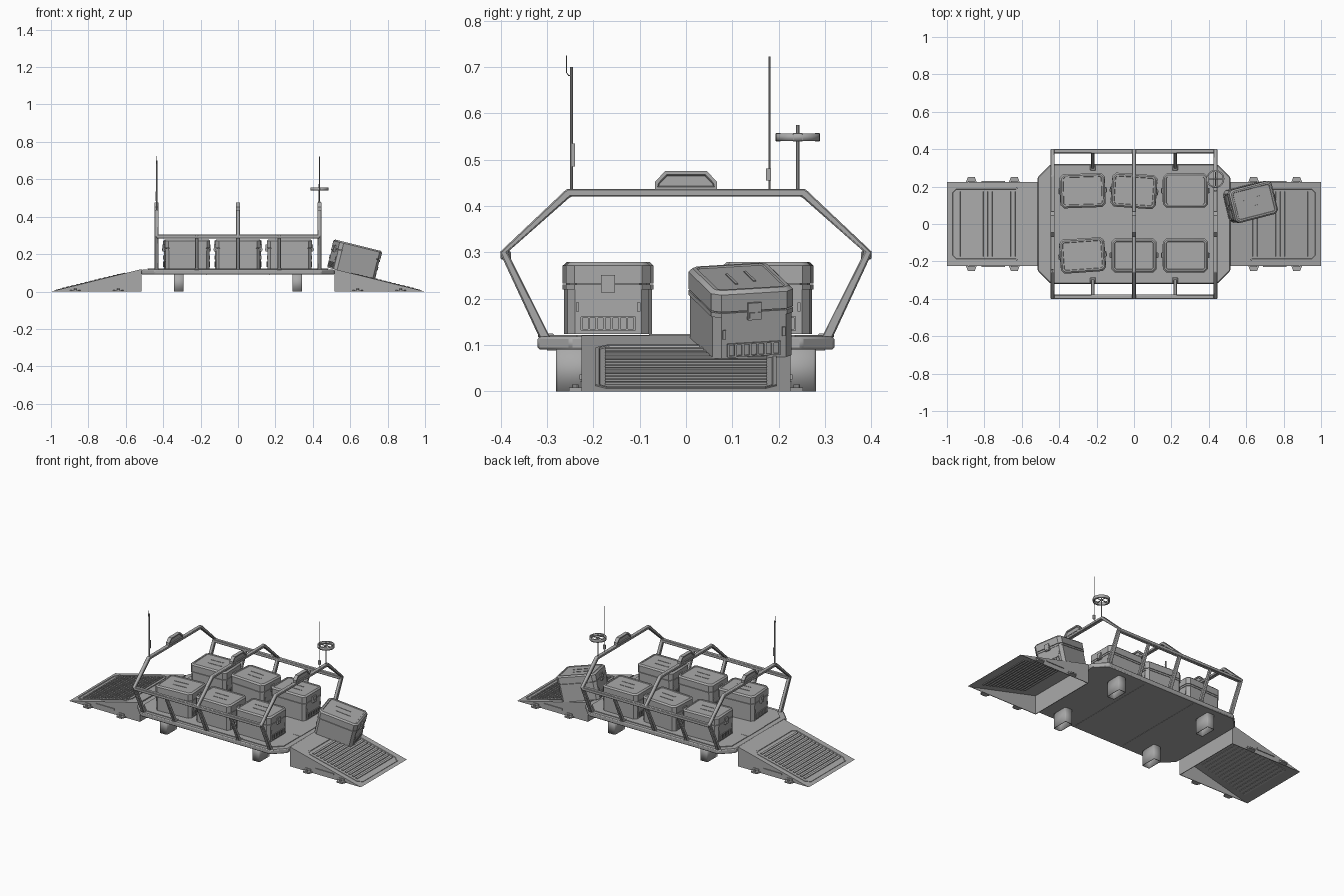
import bpy, bmesh, math
from mathutils import Matrix, Vector

cube = bpy.data.objects.get("Cube")
if cube:
    bpy.data.objects.remove(cube)

grey = bpy.data.materials.new("plain_grey")
grey.use_nodes = True
colour = (0.4, 0.4, 0.4, 1)
grey.diffuse_color = colour
grey.node_tree.nodes["Principled BSDF"].inputs["Base Color"].default_value = colour


def place(name, mesh, matrix=Matrix()):
    ob = bpy.data.objects.new(name, mesh)
    ob.matrix_world = matrix
    bpy.context.scene.collection.objects.link(ob)
    return ob


def to_mesh(name, bm):
    bmesh.ops.recalc_face_normals(bm, faces=bm.faces[:])
    mesh = bpy.data.meshes.new(name)
    bm.to_mesh(mesh)
    bm.free()
    mesh.materials.append(grey)
    for p in mesh.polygons:
        p.use_smooth = True
    mesh.set_sharp_from_angle(angle=math.radians(31))
    return mesh


def finish(name, bm, bevel=0, wall=0):
    ob = place(name, to_mesh(name, bm))
    if bevel:
        mod = ob.modifiers.new("edge", "BEVEL")
        mod.width, mod.segments = bevel, 1
    if wall:
        ob.modifiers.new("wall", "SOLIDIFY").thickness = wall
    return ob


def prism(bm, pts, a, b, axis="z"):
    """Extrude a flat outline along an axis; returns the two end faces."""
    def point(u, v, w):
        return {"x": (w, u, v), "y": (u, w, v), "z": (u, v, w)}[axis]
    lo = [bm.verts.new(point(u, v, a)) for u, v in pts]
    hi = [bm.verts.new(point(u, v, b)) for u, v in pts]
    ends = [bm.faces.new(lo), bm.faces.new(hi)]
    n = len(pts)
    sides = [bm.faces.new((lo[i], lo[(i + 1) % n], hi[(i + 1) % n], hi[i])) for i in range(n)]
    bmesh.ops.recalc_face_normals(bm, faces=ends + sides)
    return ends


def inset(bm, face, *steps):
    for thickness, depth in steps:
        bmesh.ops.inset_region(bm, faces=[face], thickness=thickness, depth=depth)


def octagon(hx, hy, c):
    return [(hx, c - hy), (hx, hy - c), (hx - c, hy), (c - hx, hy),
            (-hx, hy - c), (-hx, c - hy), (c - hx, -hy), (hx - c, -hy)]


def block(bm, centre, size, rot=Matrix()):
    m = Matrix.Translation(centre) @ rot @ Matrix.Diagonal((*size, 1))
    bmesh.ops.create_cube(bm, size=1, matrix=m)


def rod(bm, p, q, r, sides=10):
    p, q = Vector(p), Vector(q)
    turn = (q - p).to_track_quat("Z", "Y").to_matrix().to_4x4()
    bmesh.ops.create_cone(bm, cap_ends=True, segments=sides, radius1=r, radius2=r,
                          depth=(q - p).length, matrix=Matrix.Translation((p + q) / 2) @ turn)


# Deck with chamfered corners, a thin top plate and seams below
bm = bmesh.new()
prism(bm, octagon(0.515, 0.32, 0.07), 0.09, 0.118)
finish("deck", bm, 0.005)

bm = bmesh.new()
prism(bm, octagon(0.48, 0.295, 0.06), 0.117, 0.122)
for s in (-1, 1):
    block(bm, (s * 0.46, 0, 0.122), (0.05, 0.16, 0.003))
finish("deck_plate", bm)

bm = bmesh.new()
for x in (-0.17, 0.17):
    block(bm, (x, 0, 0.09), (0.004, 0.6, 0.003))
finish("deck_underside_seams", bm)

# Legs: chamfered tubes open at the bottom, reaching inward under the deck
bm = bmesh.new()
for sx in (-1, 1):
    for sy in (-1, 1):
        outline = [(sx * 0.317 + u, sy * 0.228 + v) for u, v in octagon(0.026, 0.052, 0.005)]
        bmesh.ops.delete(bm, geom=prism(bm, outline, 0, 0.092), context="FACES_ONLY")
finish("legs", bm, wall=0.004)

# Ramps: open-bottomed shells with a ribbed tread, feet and side slots
slope = math.atan2(0.12, 0.485)
for name, s in (("left", 1), ("right", -1)):
    turn = Matrix.Rotation(s * slope, 4, "Y")

    def on_ramp(x, lift):
        return (s * (x + lift * math.sin(slope)), 0, (1 - x) * math.tan(slope) + lift)

    bm = bmesh.new()
    shell = [(1, 0), (0.515, 0.12), (0.515, 0), (0.519, 0), (0.519, 0.115), (0.98, 0)]
    prism(bm, [(s * x, z) for x, z in shell], -0.224, 0.224, "y")
    for sy in (-1, 1):
        prism(bm, [(s * x, z) for x, z in shell[:3]], sy * 0.221, sy * 0.225, "y")
    finish(name + "_ramp", bm)

    bm = bmesh.new()
    top = prism(bm, octagon(0.192, 0.195, 0.025), -0.002, 0.003)[1]
    inset(bm, top, (0.008, 0), (0.002, -0.003))
    bmesh.ops.transform(bm, matrix=Matrix.Translation(on_ramp(0.79, 0)) @ turn, verts=bm.verts[:])
    for i in range(13):
        x = 0.64 + i * 0.0245
        block(bm, on_ramp(x, 0.001), (0.012, 0.35, 0.008), turn)
        block(bm, on_ramp(x, -0.005), (0.012, 0.35, 0.006), turn)
    finish(name + "_ramp_tread", bm)

    bm = bmesh.new()
    for sy in (-1, 1):
        for x in (0.64, 0.87):
            prism(bm, [(s * x + u, sy * v) for u, v in
                       ((-0.03, 0.222), (0.03, 0.222), (0.018, 0.252), (-0.018, 0.252))], 0, 0.008)
            rod(bm, (s * x, sy * 0.239, 0.006), (s * x, sy * 0.239, 0.015), 0.007)
            block(bm, (s * x, sy * 0.226, 0.014), (0.036, 0.006, 0.014))
        block(bm, (s * 0.752, sy * 0.226, 0.031), (0.125, 0.008, 0.01))
    finish(name + "_ramp_feet", bm)

# Roll arches, each with a lamp housing on top
half_outer = [(0.316, 0.115), (0.402, 0.3), (0.257, 0.437)]
half_inner = [(0.249, 0.42), (0.385, 0.3), (0.292, 0.115)]


def flip(pts):
    return [(-y, z) for y, z in reversed(pts)]


for name, x in (("right", -0.435), ("middle", 0), ("left", 0.435)):
    bm = bmesh.new()
    prism(bm, half_outer + flip(half_outer) + flip(half_inner) + half_inner,
          x - 0.011, x + 0.011, "x")
    finish(name + "_arch", bm, 0.003)
    bm = bmesh.new()
    lamp = [(-0.067, 0.435), (0.067, 0.435), (0.067, 0.452), (0.045, 0.475), (-0.045, 0.475), (-0.067, 0.452)]
    for end in prism(bm, lamp, x - 0.011, x + 0.011, "x"):
        inset(bm, end, (0.008, 0), (0.003, -0.005))
    finish(name + "_arch_lamp", bm)

# Side rails and their middle posts
bm = bmesh.new()
for s in (-1, 1):
    block(bm, (0, s * 0.389, 0.294), (0.87, 0.022, 0.02))
    post = half_outer[:2] + half_inner[1:]
    for x in (-0.22, 0.22):
        prism(bm, [(s * y, z) for y, z in post], x - 0.009, x + 0.009, "x")
        block(bm, (x, s * 0.302, 0.12), (0.028, 0.034, 0.01))
finish("side_rails", bm, 0.003)

# Antennas
bm = bmesh.new()
x = -0.435
rod(bm, (x, -0.247, 0.43), (x, -0.247, 0.7), 0.0035)
block(bm, (x, -0.244, 0.51), (0.01, 0.008, 0.05))
hook = [(-0.247, 0.682), (-0.253, 0.681), (-0.258, 0.688), (-0.258, 0.725)]
for (y0, z0), (y1, z1) in zip(hook, hook[1:]):
    rod(bm, (x, y0, z0), (x, y1, z1), 0.001, 6)
finish("right_antenna", bm)

bm = bmesh.new()
x = 0.435
rod(bm, (x, 0.18, 0.43), (x, 0.18, 0.722), 0.0022, 8)
block(bm, (x, 0.178, 0.468), (0.012, 0.01, 0.026))
finish("left_antenna", bm)

# Ring aerial on a mast, with spokes and clamps
bm = bmesh.new()
c = Vector((x, 0.241, 0.548))
rod(bm, (x, 0.241, 0.43), (x, 0.241, 0.575), 0.004)
for i in range(4):
    spin = Matrix.Rotation(i * math.pi / 2, 4, "Z")
    d = spin @ Vector((0.042, 0, 0))
    rod(bm, c, c + d, 0.003, 6)
    block(bm, c + d, (0.01, 0.02, 0.018), spin)
finish("ring_aerial_mast", bm)
bm = bmesh.new()
bmesh.ops.create_cone(bm, cap_ends=False, segments=28, radius1=0.048, radius2=0.048, depth=0.016,
                      matrix=Matrix.Translation(c))
finish("ring_aerial", bm, wall=0.008)

# Crate: body, lid with recessed top, latches, vents and side panels
bm = bmesh.new()
prism(bm, octagon(0.117, 0.088, 0.016), 0.002, 0.098)
prism(bm, octagon(0.113, 0.084, 0.016), 0.097, 0.114)
prism(bm, octagon(0.12, 0.091, 0.018), 0.098, 0.108)
top = prism(bm, octagon(0.12, 0.091, 0.018), 0.111, 0.149)[1]
inset(bm, top, (0.009, 0.008), (0.009, 0), (0.002, -0.003))
for x, y in ((-0.008, 0.022), (0.008, -0.022)):
    block(bm, (x, y, 0.154), (0.09, 0.006, 0.004))
for s in (-1, 1):
    block(bm, (s * 0.12, 0, 0.11), (0.014, 0.03, 0.038))
    block(bm, (s * 0.125, 0, 0.102), (0.01, 0.024, 0.012))
    for z in (0.011, 0.038):
        block(bm, (s * 0.117, 0, z), (0.009, 0.118, 0.003))
    for i in range(8):
        block(bm, (s * 0.117, -0.0575 + i * 0.0164, 0.0245), (0.009, 0.005, 0.028))
    for t in (-1, 1):
        block(bm, (s * 0.117, t * 0.066, 0.06), (0.008, 0.007, 0.02))
crate = to_mesh("crate", bm)

count = 0
for x, y, yaw in ((-0.275, 0.178, 2), (0, 0.177, -4), (0.275, 0.178, 0),
                  (-0.275, -0.168, 4), (0, -0.168, 0), (0.275, -0.168, 0)):
    count += 1
    place("crate_%d" % count, crate,
          Matrix.Translation((x, y, 0.122)) @ Matrix.Rotation(math.radians(yaw), 4, "Z"))

# Crate sliding down the left ramp
place("sliding_crate", crate, Matrix.Translation((0.604, 0.118, 0.095))
      @ Matrix.Rotation(slope, 4, "Y") @ Matrix.Rotation(math.radians(14), 4, "Z"))
